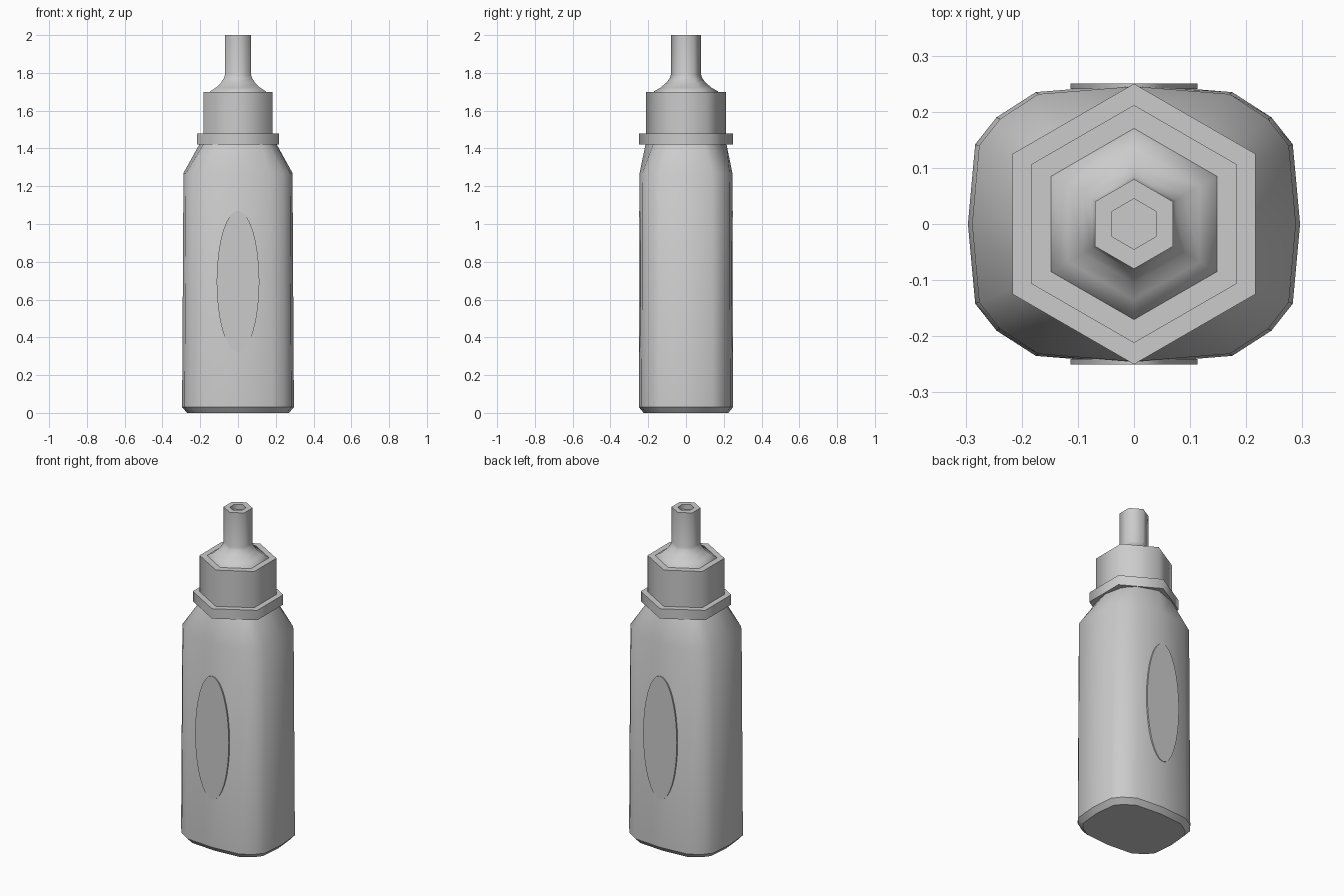
import bpy, bmesh, math

cube = bpy.data.objects.get("Cube")
if cube:
    bpy.data.objects.remove(cube, do_unlink=True)

grey = bpy.data.materials.new("light grey plastic")
grey.use_nodes = True
grey.diffuse_color = (0.6, 0.6, 0.6, 1)
grey.node_tree.nodes["Principled BSDF"].inputs["Base Color"].default_value = (0.6, 0.6, 0.6, 1)


def loft(name, rings, smooth_angle):
    """Skin a list of equal rings of points and close both ends."""
    bm = bmesh.new()
    loops = [[bm.verts.new(p) for p in ring] for ring in rings]
    n = len(loops[0])
    for a, b in zip(loops, loops[1:]):
        for i in range(n):
            j = (i + 1) % n
            bm.faces.new((a[i], a[j], b[j], b[i]))
    bm.faces.new(loops[0][::-1])
    bm.faces.new(loops[-1])
    bmesh.ops.recalc_face_normals(bm, faces=bm.faces)
    mesh = bpy.data.meshes.new(name)
    bm.to_mesh(mesh)
    bm.free()
    mesh.materials.append(grey)
    obj = bpy.data.objects.new(name, mesh)
    bpy.context.collection.objects.link(obj)
    bpy.ops.object.select_all(action='DESELECT')
    obj.select_set(True)
    bpy.context.view_layer.objects.active = obj
    bpy.ops.object.shade_smooth_by_angle(angle=math.radians(smooth_angle))
    return obj


def hexagon(radius, z):
    turns = [math.radians(30 + 60 * i) for i in range(6)]
    return [(radius * math.cos(t), radius * math.sin(t), z) for t in turns]


def hex_part(name, profile):
    return loft(name, [hexagon(r, z) for r, z in profile], 65)


# Bottle body: rounded-rectangle section, chamfered base, shoulder to a round neck
quarter = [(0.296, 0), (0.283, 0.142), (0.245, 0.19), (0.175, 0.235), (0, 0.249)]
half = quarter + [(-x, y) for x, y in quarter[-2::-1]]
section = half + [(x, -y) for x, y in half[-2:0:-1]]


def body_ring(sx, sy, z):
    return [(x * sx, y * sy, z) for x, y in section]


neck = []
for x, y in section:
    t = math.atan2(y, x)
    neck.append((0.2 * math.cos(t), 0.213 * math.sin(t), 1.43))

loft("bottle_body", [body_ring(0.91, 0.9, 0), body_ring(1, 1, 0.03),
                     body_ring(0.975, 0.985, 1.27), neck], 35)

# Oval label panels on front and back
for name, side in (("front_label", -1), ("back_label", 1)):
    steps = [math.tau * i / 32 for i in range(32)]
    loft(name, [[(0.113 * math.cos(t), side * y, 0.695 + 0.375 * math.sin(t)) for t in steps]
                for y in (0.241, 0.25)], 35)

# Hexagonal collar and cap
hex_part("collar", [(0.25, 1.42), (0.25, 1.48)])
hex_part("cap", [(0.212, 1.48), (0.212, 1.70)])

# Flared nozzle with a recessed opening
hex_part("nozzle", [(0.172, 1.69), (0.17, 1.702), (0.135, 1.722), (0.105, 1.747),
                    (0.086, 1.772), (0.08, 1.79), (0.08, 2.0), (0.045, 2.0), (0.045, 1.97)])
